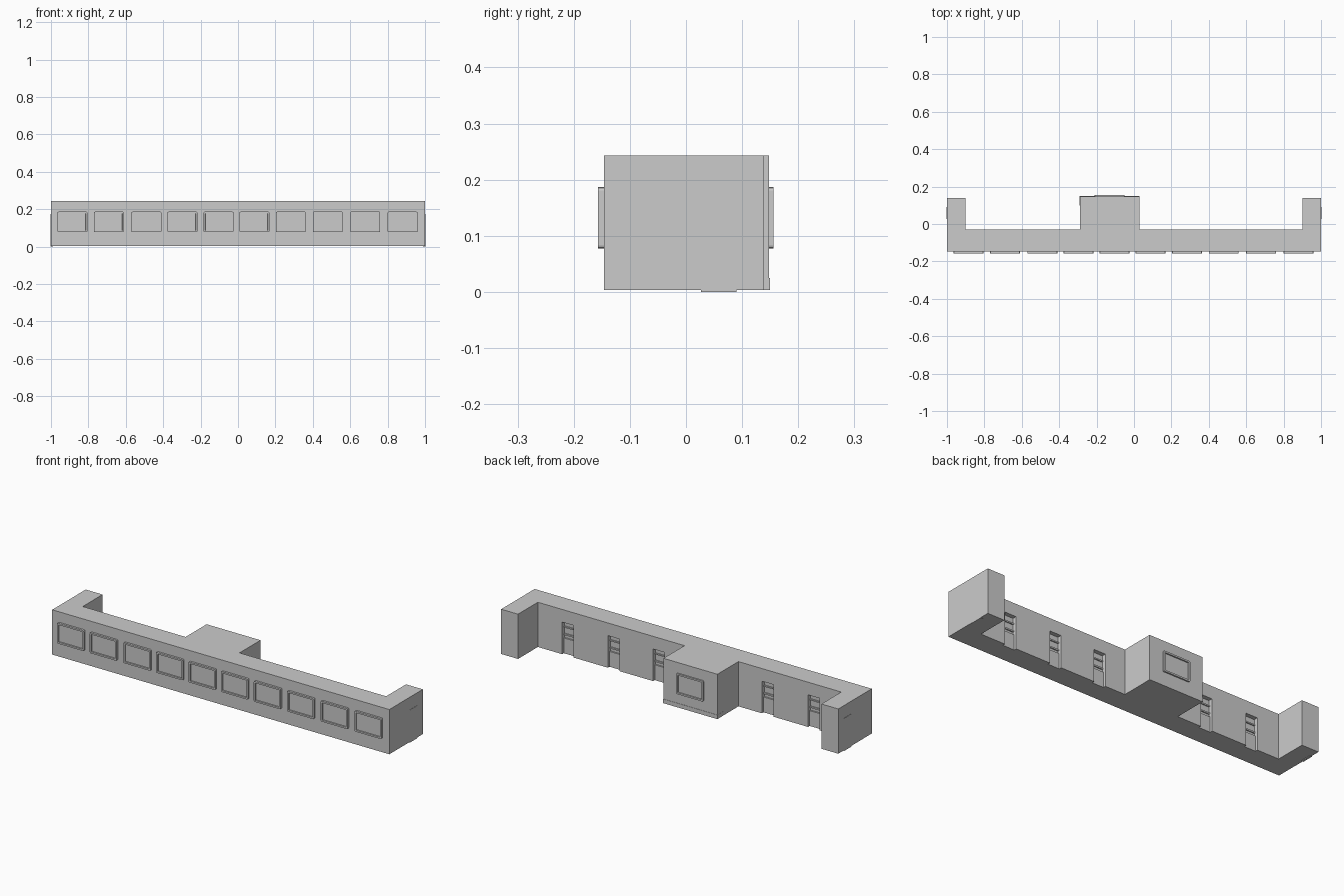
import bpy, bmesh
from mathutils import Vector

if "Cube" in bpy.data.objects:
    bpy.data.objects.remove(bpy.data.objects["Cube"])


def finish(name, bm):
    bmesh.ops.recalc_face_normals(bm, faces=bm.faces)
    me = bpy.data.meshes.new(name)
    bm.to_mesh(me)
    bm.free()
    ob = bpy.data.objects.new(name, me)
    bpy.context.collection.objects.link(ob)
    return ob


def box_bm(lo, hi):
    bm = bmesh.new()
    bmesh.ops.create_cube(bm, size=1)
    lo, hi = Vector(lo), Vector(hi)
    for v in bm.verts:
        v.co = (lo + hi) / 2 + v.co * (hi - lo)
    return bm


def box(name, lo, hi):
    return finish(name, box_bm(lo, hi))


def window(name, x, wall, out):
    """Framed pane with softened corners on a wall facing -y or +y."""
    ya, yb = sorted((wall - 0.3 * (out - wall), out))
    bm = box_bm((x - 0.08, ya, 0.077), (x + 0.08, yb, 0.187))
    posts = [e for e in bm.edges if abs(e.verts[0].co.y - e.verts[1].co.y) > 1e-4]
    bmesh.ops.bevel(bm, geom=posts, offset=0.006, segments=2, profile=0.5, affect='EDGES')
    side = 1 if out > wall else -1
    bm.normal_update()
    front = [f for f in bm.faces if f.normal.y * side > 0.9]
    bmesh.ops.inset_region(bm, faces=front, thickness=0.009, depth=0)
    pane = max((f for f in bm.faces if f.normal.y * side > 0.9), key=lambda f: f.calc_area())
    bmesh.ops.inset_region(bm, faces=[pane], thickness=0.0005, depth=-0.007)
    return finish(name, bm)


# Building shell: one plan outline extruded upwards
BACK = -0.03
plan = [(-1, -0.146), (1, -0.146), (1, 0.138), (0.9, 0.138), (0.9, BACK), (0.03, BACK),
        (0.03, 0.148), (-0.29, 0.148), (-0.29, BACK), (-0.9, BACK), (-0.9, 0.138), (-1, 0.138)]
bm = bmesh.new()
face = bm.faces.new([bm.verts.new((x, y, 0.003)) for x, y in plan])
up = bmesh.ops.extrude_face_region(bm, geom=[face])
bmesh.ops.translate(bm, vec=(0, 0, 0.24), verts=[v for v in up['geom'] if isinstance(v, bmesh.types.BMVert)])
shell = finish("building_shell", bm)

# Door recesses cut into the rear wall
door_x = (-0.737, -0.463, 0.182, 0.45, 0.722)
for i, x in enumerate(door_x):
    cut = box(f"door_cutter_{i}", (x - 0.034, BACK - 0.022, -0.02), (x + 0.034, BACK + 0.02, 0.175))
    cut.hide_render = True
    cut.hide_set(True)
    mod = shell.modifiers.new("door_recess", 'BOOLEAN')
    mod.operation = 'DIFFERENCE'
    mod.solver = 'EXACT'
    mod.object = cut

# Door leaves: lower panel, mid rail and upper transom bar
for i, x in enumerate(door_x):
    for part, z0, z1, d in (("panel", 0.003, 0.085, 0.014), ("rail", 0.1, 0.108, 0.016),
                            ("transom", 0.14, 0.147, 0.016)):
        box(f"door_{part}_{i}", (x - 0.034, BACK - 0.024, z0), (x + 0.034, BACK - d, z1))

# Front windows and the rear bay window
for i, x in enumerate((-0.885, -0.69, -0.49, -0.297, -0.104, 0.088, 0.283, 0.48, 0.68, 0.88)):
    window(f"front_window_{i}", x, -0.146, -0.157)
window("bay_window", -0.13, 0.148, 0.156)

# Thin plinth under the rear bay
box("bay_plinth", (-0.2905, 0.1, 0.003), (0.0305, 0.1495, 0.025))

# Flush doors on both end walls
for side, s in (("left", -1), ("right", 1)):
    xs = sorted((s * 0.99, s * 1.0015))
    box(f"{side}_end_door", (xs[0], 0.027, 0), (xs[1], 0.09, 0.175))
